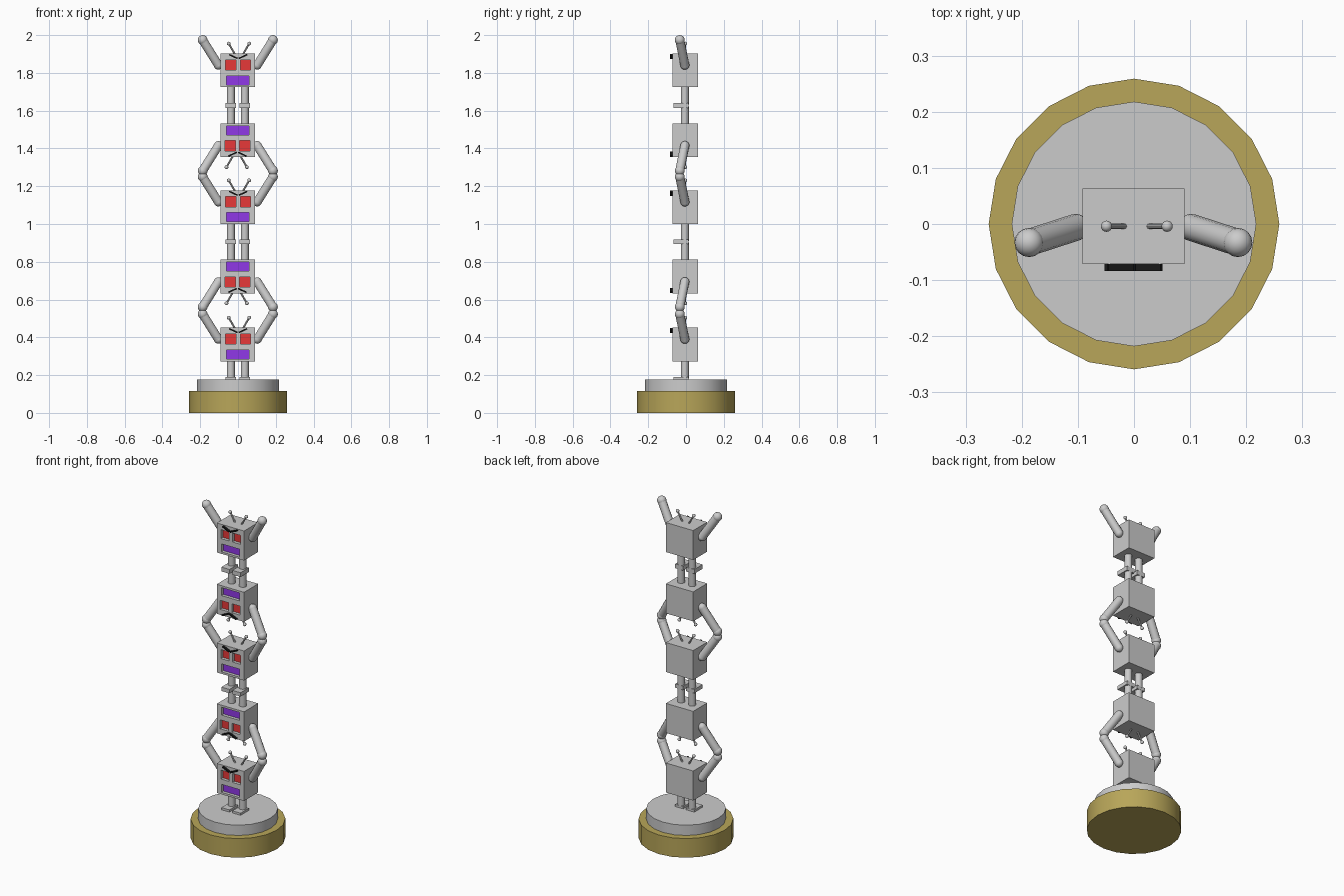
import bpy, math
from mathutils import Vector, Matrix

if "Cube" in bpy.data.objects:
    bpy.data.objects.remove(bpy.data.objects["Cube"])


def material(name, rgb):
    m = bpy.data.materials.new(name)
    m.diffuse_color = (*rgb, 1)
    m.use_nodes = True
    m.node_tree.nodes["Principled BSDF"].inputs["Base Color"].default_value = m.diffuse_color
    return m


GREY = material("robot_grey", (0.6, 0.6, 0.6))
PALE = material("pale_grey", (0.72, 0.72, 0.72))
GOLD = material("gold", (0.48, 0.38, 0.1))
RED = material("red", (0.8, 0.04, 0.04))
VIOLET = material("violet", (0.28, 0.04, 0.8))
BLACK = material("black", (0.01, 0.01, 0.01))


def finish(name, mat, smooth=False):
    ob = bpy.context.object
    ob.name = name
    ob.data.materials.append(mat)
    if smooth:
        bpy.ops.object.shade_smooth_by_angle(angle=math.radians(40))
    return ob


def box(name, center, size, mat, tilt=0):
    bpy.ops.mesh.primitive_cube_add(size=1, location=center, rotation=(0, tilt, 0))
    ob = bpy.context.object
    ob.scale = size
    return finish(name, mat)


def rod(name, a, b, r, mat, sides=12):
    a, b = Vector(a), Vector(b)
    d = b - a
    bpy.ops.mesh.primitive_cylinder_add(
        vertices=sides, radius=r, depth=d.length, location=(a + b) / 2,
        rotation=d.to_track_quat('Z', 'Y').to_euler())
    return finish(name, mat, True)


def ball(name, center, r, mat):
    bpy.ops.mesh.primitive_uv_sphere_add(segments=16, ring_count=10, radius=r, location=center)
    return finish(name, mat, True)


# Round stepped base
rod("base_drum", (0, 0, 0), (0, 0, 0.115), 0.259, GOLD, 20)
rod("base_plate", (0, 0, 0.115), (0, 0, 0.177), 0.218, PALE, 20)

# One robot, standing on its soles at the origin
parts = []
body = box("body", (0, -0.004, 0.185), (0.182, 0.134, 0.178), GREY)
parts.append(body)

# Recessed eyes and mouth with coloured panels at the back
recesses = [("left_eye", -0.0365, 0.214, 0.055, 0.054, RED),
            ("right_eye", 0.0405, 0.214, 0.055, 0.054, RED),
            ("mouth", 0, 0.132, 0.12, 0.048, VIOLET)]
for name, x, z, w, h, mat in recesses:
    cutter = box("recess_cutter", (x, -0.071, z), (w, 0.04, h), GREY)
    cutter.hide_render = True
    mod = body.modifiers.new("recess", 'BOOLEAN')
    mod.object = cutter
    mod.solver = 'EXACT'
    bpy.context.view_layer.objects.active = body
    bpy.ops.object.modifier_apply(modifier=mod.name)
    bpy.data.objects.remove(cutter)
    parts.append(box(name, (x, -0.05, z), (w, 0.004, h), mat))

for s, side in ((-1, "left"), (1, "right")):
    # Leg and foot
    parts.append(rod(side + "_leg", (s * 0.037, -0.006, 0.005), (s * 0.037, -0.006, 0.1), 0.021, GREY))
    parts.append(box(side + "_foot", (s * 0.037, -0.026, 0.0065), (0.054, 0.08, 0.013), GREY))
    # Raised arm
    shoulder, hand = (s * 0.103, -0.006, 0.213), (s * 0.186, -0.033, 0.346)
    parts.append(rod(side + "_arm", shoulder, hand, 0.024, GREY))
    parts.append(ball(side + "_shoulder", shoulder, 0.024, GREY))
    parts.append(ball(side + "_hand", hand, 0.026, GREY))
    # Antenna
    tip = (0.006 + s * 0.054, -0.004, 0.327)
    parts.append(rod(side + "_antenna", (0.006 + s * 0.021, -0.004, 0.27), tip, 0.005, GREY, 8))
    parts.append(ball(side + "_antenna_tip", tip, 0.01, GREY))
    # Angry eyebrow
    parts.append(box(side + "_eyebrow", (0.002 + s * 0.0255, -0.077, 0.2585),
                     (0.049, 0.014, 0.008), BLACK, -s * 0.43))

# Stack: alternate upright and upside-down copies, sole to sole and hand to hand
bpy.context.view_layer.update()
originals = [(p, p.matrix_world.copy()) for p in parts]
stack = [(0.177, False), (0.907, True), (0.904, False), (1.628, True), (1.628, False)]
for i, (z, flipped) in enumerate(stack):
    place = Matrix.Translation((-0.001, 0, z))
    if flipped:
        place = place @ Matrix.Rotation(math.pi, 4, 'Y')
    for part, local in originals:
        ob = part
        if i:
            ob = part.copy()
            bpy.context.collection.objects.link(ob)
            ob.name = f"{part.name.split('.')[0]}_{i + 1}"
        ob.matrix_world = place @ local
